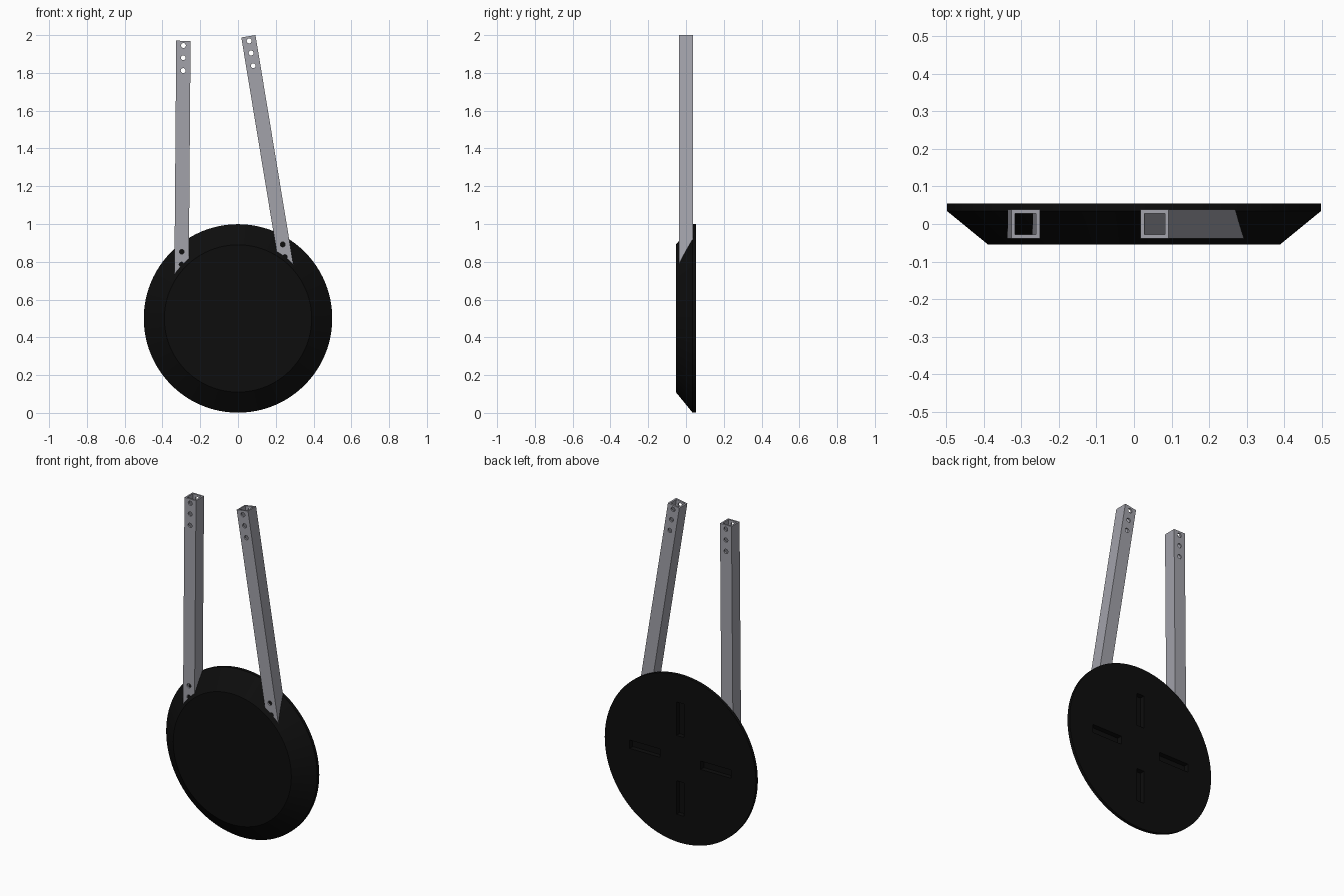
import bpy, bmesh
from math import atan, pi
from mathutils import Matrix, Vector

cube = bpy.data.objects.get("Cube")
if cube:
    bpy.data.objects.remove(cube)


def material(name, rgb):
    m = bpy.data.materials.new(name)
    m.use_nodes = True
    m.diffuse_color = (*rgb, 1)
    m.node_tree.nodes["Principled BSDF"].inputs["Base Color"].default_value = (*rgb, 1)
    return m


black = material("black_rubber", (0.004, 0.004, 0.004))
steel = material("grey_steel", (0.36, 0.36, 0.4))


def make_object(name, bm, mat):
    bmesh.ops.recalc_face_normals(bm, faces=bm.faces)
    mesh = bpy.data.meshes.new(name)
    bm.to_mesh(mesh)
    bm.free()
    mesh.materials.append(mat)
    ob = bpy.data.objects.new(name, mesh)
    bpy.context.collection.objects.link(ob)
    return ob


def cut(ob, cutter):
    cutter.hide_render = True
    mod = ob.modifiers.new("cut", 'BOOLEAN')
    mod.operation = 'DIFFERENCE'
    mod.solver = 'EXACT'
    mod.object = cutter
    bpy.ops.object.select_all(action='DESELECT')
    ob.select_set(True)
    bpy.context.view_layer.objects.active = ob
    bpy.ops.object.modifier_apply(modifier=mod.name)
    bpy.data.objects.remove(cutter)
    bpy.ops.object.shade_smooth_by_angle(angle=pi / 7)


# Round disc: tapered body with a thin straight rim at the back
def disc():
    bm = bmesh.new()
    sides = 96
    rings = []
    for y, r in ((-0.054, 0.39), (0.035, 0.499), (0.054, 0.499)):
        spin = [Matrix.Rotation(2 * pi * i / sides, 3, 'Y') for i in range(sides)]
        rings.append([bm.verts.new(m @ Vector((0, y, r)) + Vector((0, 0, 0.5))) for m in spin])
    for a, b in zip(rings, rings[1:]):
        for i in range(sides):
            j = (i + 1) % sides
            bm.faces.new((a[i], a[j], b[j], b[i]))
    bm.faces.new(rings[0])
    bm.faces.new(rings[-1])
    ob = make_object("round_disc", bm, black)

    # Four radial slots in the back
    slots = bmesh.new()
    for k in range(4):
        place = (Matrix.Translation((0, 0.054, 0.5)) @ Matrix.Rotation(k * pi / 2, 4, 'Y')
                 @ Matrix.Translation((0, 0, 0.235)) @ Matrix.Diagonal((0.05, 0.06, 0.2, 1)))
        bmesh.ops.create_cube(slots, size=1, matrix=place)
    cut(ob, make_object("slot_cutter", slots, black))


# Hollow square tube hanging down from its top centre, with drilled holes
def arm(name, top_x, top_z, slope):
    length, outer, inner = 1.3, 0.038, 0.028
    place = Matrix.Translation((top_x, 0, top_z)) @ Matrix.Rotation(atan(slope), 4, 'Y')
    bm = bmesh.new()
    corners = ((-1, -1), (1, -1), (1, 1), (-1, 1))
    loops = [[bm.verts.new((x * h, y * h, z)) for x, y in corners]
             for h, z in ((outer, 0), (outer, -length), (inner, -length), (inner, 0))]
    for a, b in zip(loops, loops[1:] + loops[:1]):
        for i in range(4):
            j = (i + 1) % 4
            bm.faces.new((a[i], a[j], b[j], b[i]))
    bm.transform(place)
    ob = make_object(name, bm, steel)

    holes = bmesh.new()
    for d in (0.025, 0.09, 0.158, 1.117, 1.185):
        bmesh.ops.create_cone(holes, cap_ends=True, segments=24, radius1=0.013, radius2=0.013, depth=0.2,
                              matrix=place @ Matrix.Translation((0, 0, -d)) @ Matrix.Rotation(pi / 2, 4, 'X'))
    cut(ob, make_object("hole_cutter", holes, steel))


disc()
arm("right_arm", -0.289, 1.97, 0.008)
arm("left_arm", 0.055, 1.994, -0.165)
